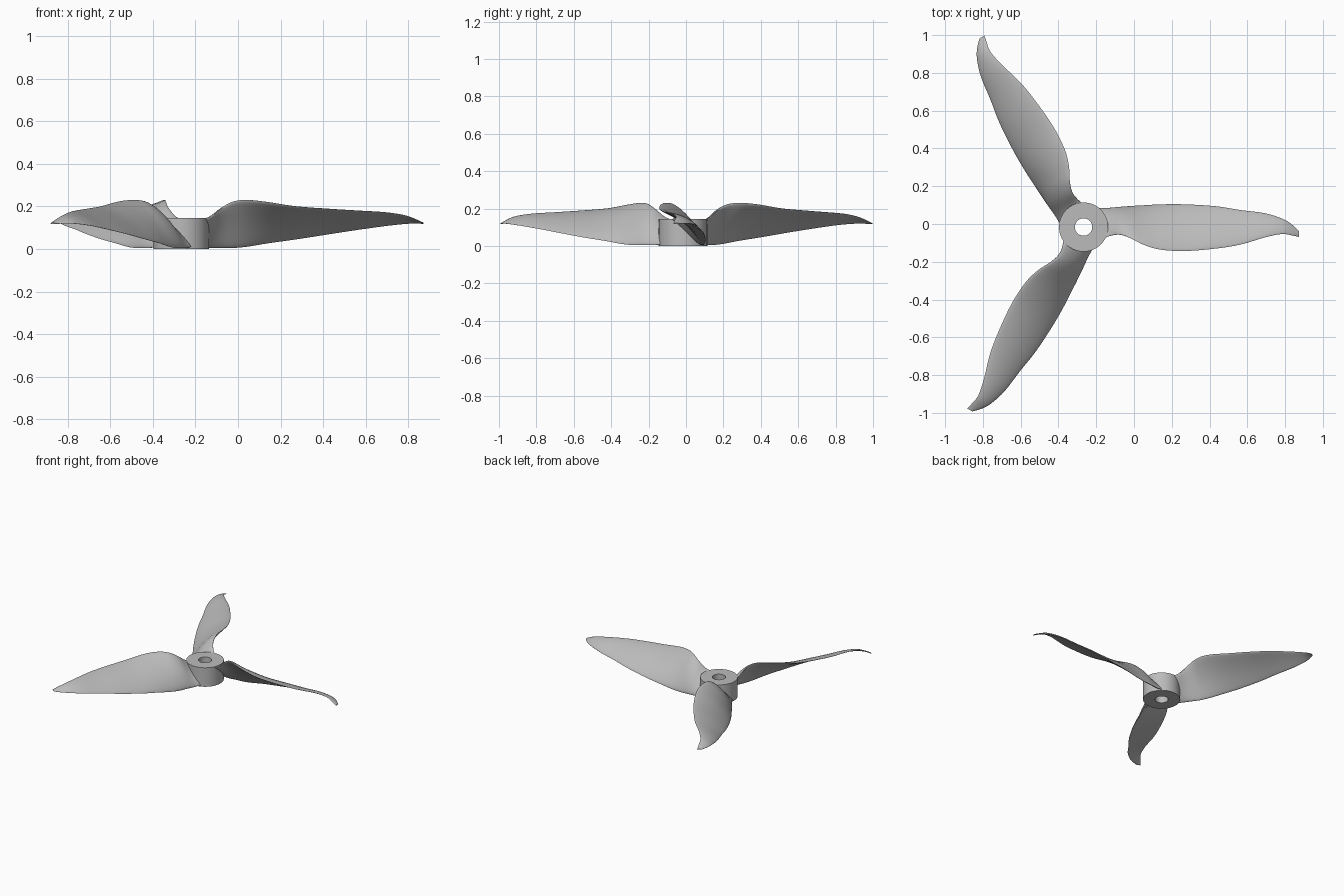
import bpy, bmesh, math
from mathutils import Vector, Matrix

cube = bpy.data.objects.get("Cube")
if cube:
    bpy.data.objects.remove(cube, do_unlink=True)

HUB = Vector((-0.267, -0.016, 0))

grey = bpy.data.materials.new("light_grey_plastic")
grey.use_nodes = True
colour = (0.5, 0.5, 0.5, 1)
grey.diffuse_color = colour
grey.node_tree.nodes["Principled BSDF"].inputs["Base Color"].default_value = colour

# Blade stations: radius, low edge y, low edge z, high edge y, high edge z, thickness
STATIONS = [
    (.07, .10, .01, -.08, .13, .03),
    (.13, .10, .005, -.05, .15, .035),
    (.19, .105, .005, -.04, .195, .035),
    (.25, .11, .005, -.06, .225, .032),
    (.32, .115, .012, -.095, .23, .03),
    (.41, .12, .027, -.12, .22, .028),
    (.54, .12, .045, -.127, .2, .024),
    (.70, .11, .07, -.114, .188, .02),
    (.83, .09, .09, -.093, .18, .018),
    (.96, .073, .108, -.055, .172, .015),
    (1.05, .045, .118, -.037, .158, .013),
    (1.10, .016, .12, -.044, .14, .01),
    (1.14, -.022, .119, -.052, .12, .006),
]


def finish(bm, name):
    bmesh.ops.recalc_face_normals(bm, faces=bm.faces)
    mesh = bpy.data.meshes.new(name)
    bm.to_mesh(mesh)
    bm.free()
    mesh.materials.append(grey)
    obj = bpy.data.objects.new(name, mesh)
    bpy.context.collection.objects.link(obj)
    bpy.ops.object.select_all(action='DESELECT')
    obj.select_set(True)
    bpy.context.view_layer.objects.active = obj
    bpy.ops.object.shade_smooth_by_angle(angle=math.radians(40))
    return obj


def smooth_stations(rows, steps):
    """Catmull-Rom spline through the station rows."""
    rows = [Vector(r) for r in rows]
    out = []
    for i in range(len(rows) - 1):
        a, b, c, d = (rows[min(max(i + k, 0), len(rows) - 1)] for k in (-1, 0, 1, 2))
        for s in range(steps):
            t = s / steps
            out.append(b + (c - a) * (t / 2)
                       + (2 * a - 5 * b + 4 * c - d) * (t * t / 2)
                       + (3 * b - a - 3 * c + d) * (t ** 3 / 2))
    return out + [rows[-1]]


def section(row, count=28):
    """Cambered oval section spanning the two blade edges."""
    r, y0, z0, y1, z1, thick = row
    low, high = Vector((r, y0, z0)), Vector((r, y1, z1))
    chord = high - low
    normal = Vector((0, -chord.z, chord.y)).normalized()
    if normal.z < 0:
        normal.negate()
    points = []
    for k in range(count):
        a = math.tau * k / count
        u = (1 - math.cos(a)) / 2
        lift = thick / 2 * math.sin(a) + 0.05 * chord.length * 4 * u * (1 - u)
        points.append(low + chord * u + normal * lift)
    return points


def blade(name, angle):
    bm = bmesh.new()
    place = Matrix.Translation(HUB) @ Matrix.Rotation(angle, 4, 'Z')
    rings = []
    for row in smooth_stations(STATIONS, 4):
        ring = []
        for p in section(row):
            p.z = max(p.z, 0)
            ring.append(bm.verts.new(place @ p))
        rings.append(ring)
    for a, b in zip(rings, rings[1:]):
        for i in range(len(a)):
            j = (i + 1) % len(a)
            bm.faces.new((a[i], a[j], b[j], b[i]))
    bm.faces.new(rings[0])
    bm.faces.new(rings[-1])
    return finish(bm, name)


# Hub: turned ring with a shaft bore
bm = bmesh.new()
profile = [(.046, 0), (.13, 0), (.13, .145), (.046, .145)]
sides = 64
loops = [[bm.verts.new(HUB + Vector((r * math.cos(math.tau * i / sides),
                                     r * math.sin(math.tau * i / sides), z)))
          for i in range(sides)] for r, z in profile]
for a, b in zip(loops, loops[1:] + loops[:1]):
    for i in range(sides):
        j = (i + 1) % sides
        bm.faces.new((a[i], a[j], b[j], b[i]))
finish(bm, "hub")

# Three blades around the hub
for n, name in enumerate(("left_blade", "back_blade", "front_blade")):
    blade(name, math.tau * n / 3)
